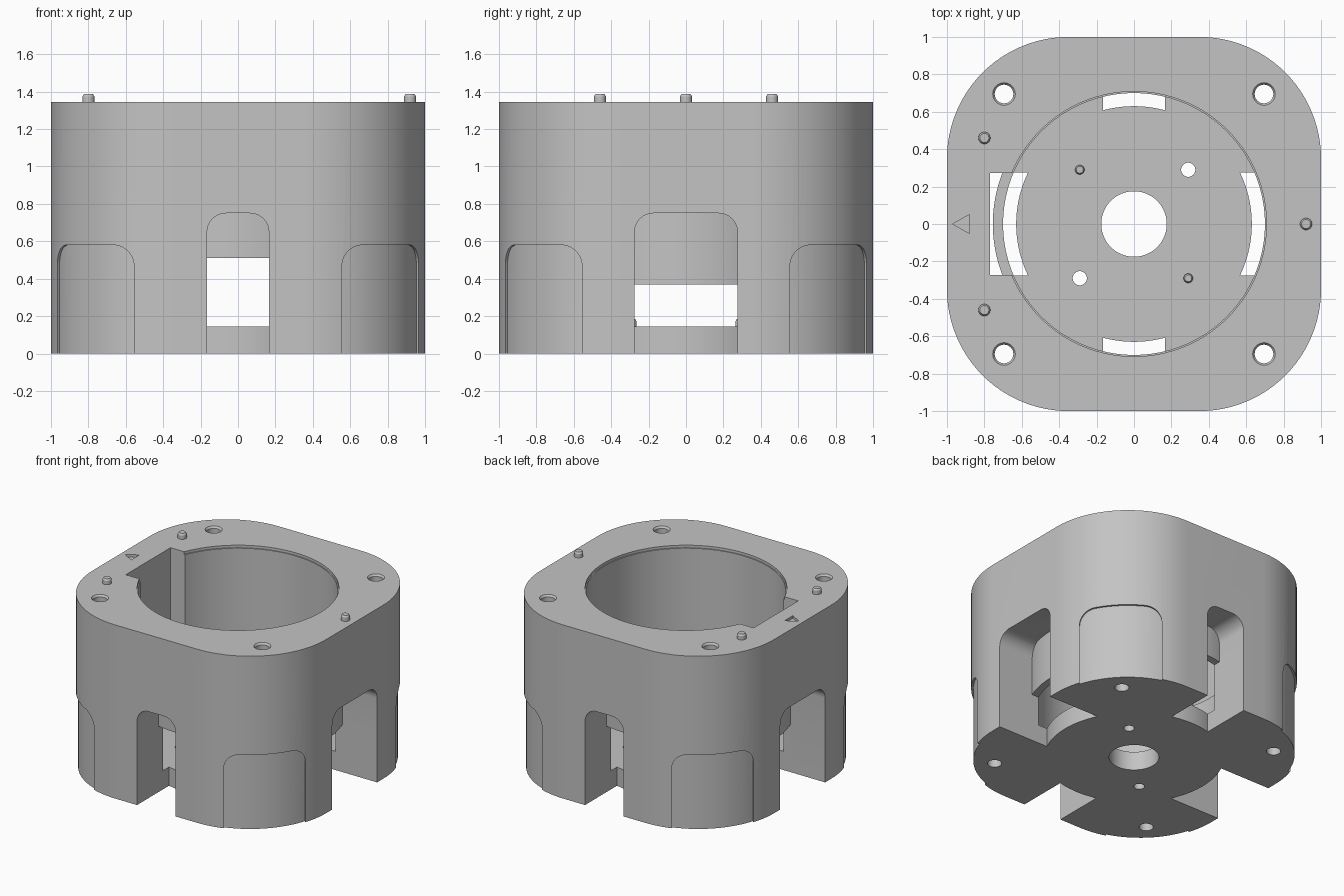
import bpy, bmesh
from math import pi, cos, sin, radians
from mathutils import Matrix, Vector

old = bpy.data.objects.get("Cube")
if old:
    bpy.data.objects.remove(old, do_unlink=True)

grey = bpy.data.materials.new("plain grey")
grey.use_nodes = True
grey.diffuse_color = (0.55, 0.55, 0.55, 1)
grey.node_tree.nodes["Principled BSDF"].inputs["Base Color"].default_value = grey.diffuse_color

HEIGHT, FLOOR = 1.345, 0.145
CAVITY, WALL, DISC = 0.70, 0.755, 0.63
LOW = -0.1


def make(name, bm):
    bmesh.ops.recalc_face_normals(bm, faces=bm.faces)
    mesh = bpy.data.meshes.new(name)
    bm.to_mesh(mesh)
    bm.free()
    mesh.materials.append(grey)
    obj = bpy.data.objects.new(name, mesh)
    bpy.context.collection.objects.link(obj)
    return obj


def prism(name, points, z0, z1, matrix=None):
    """Extrude a flat outline from z0 to z1, then place it."""
    bm = bmesh.new()
    face = bm.faces.new([bm.verts.new((x, y, z0)) for x, y in points])
    top = bmesh.ops.extrude_face_region(bm, geom=[face])["geom"]
    verts = [v for v in top if isinstance(v, bmesh.types.BMVert)]
    bmesh.ops.translate(bm, verts=verts, vec=(0, 0, z1 - z0))
    if matrix:
        bm.transform(matrix)
    return make(name, bm)


def arc(cx, cy, r, a0, a1, n):
    return [(cx + r * cos(radians(a0 + (a1 - a0) * i / n)),
             cy + r * sin(radians(a0 + (a1 - a0) * i / n))) for i in range(n + 1)]


def rounded_square(half, r, n=24):
    c = half - r
    return [p for k, (sx, sy) in enumerate([(1, 1), (-1, 1), (-1, -1), (1, -1)])
            for p in arc(sx * c, sy * c, r, k * 90, k * 90 + 90, n)]


def box(name, x0, x1, y0, y1, z0, z1):
    return prism(name, [(x0, y0), (x1, y0), (x1, y1), (x0, y1)], z0, z1)


def tube(name, r, z0, z1, x=0, y=0, n=128, r_top=None):
    bm = bmesh.new()
    place = Matrix.Translation(Vector((x, y, (z0 + z1) / 2)))
    bmesh.ops.create_cone(bm, cap_ends=True, segments=n, radius1=r,
                          radius2=r if r_top is None else r_top,
                          depth=z1 - z0, matrix=place)
    return make(name, bm)


def arch(name, half, top, r, near, far, turn):
    """Upright slot with rounded top corners, facing the front and then turned about z."""
    pts = [(-half, LOW), (half, LOW)]
    pts += arc(half - r, top - r, r, 0, 90, 10) + arc(r - half, top - r, r, 90, 180, 10)
    return prism(name, pts, near, far,
                 Matrix.Rotation(turn, 4, 'Z') @ Matrix.Rotation(pi / 2, 4, 'X'))


def cut(target, cutter):
    mod = target.modifiers.new("cut", 'BOOLEAN')
    mod.operation, mod.solver, mod.object = 'DIFFERENCE', 'EXACT', cutter
    bpy.context.view_layer.objects.active = target
    bpy.ops.object.modifier_apply(modifier=mod.name)
    bpy.data.objects.remove(cutter, do_unlink=True)


def smooth(obj):
    bpy.ops.object.select_all(action='DESELECT')
    obj.select_set(True)
    bpy.context.view_layer.objects.active = obj
    bpy.ops.object.shade_smooth_by_angle(angle=radians(30))


# Housing with round cavity and a fine step at the rim
body = prism("housing", rounded_square(1.0, 0.65), 0, HEIGHT)
cut(body, tube("cavity", CAVITY, FLOOR, HEIGHT + 0.1))
cut(body, tube("rim_step", CAVITY + 0.008, HEIGHT - 0.02, HEIGHT + 0.1))

# Side slots: arched pockets down to a thin inner wall, open below it
for k in range(4):
    half, opening = ((0.165, 0.51), (0.275, 0.37))[k % 2]
    pocket = arch("pocket", half, 0.75, 0.1, 0.4, 1.2, k * pi / 2)
    cut(pocket, tube("inner_wall", WALL, -0.3, 1))
    cut(body, pocket)
    gap = prism("gap", [(-half, -1.2), (half, -1.2), (half, -0.4), (-half, -0.4)],
                LOW, opening, Matrix.Rotation(k * pi / 2, 4, 'Z'))
    cut(gap, tube("floor_disc", DISC, -0.3, 1))
    cut(body, gap)

# Key notch on the right of the cavity
cut(body, box("notch", -0.77, -0.5, -0.274, 0.274, 0.745, HEIGHT + 0.1))
notch_low = box("notch_low", -0.77, -0.5, -0.274, 0.274, 0.6, 0.8)
cut(notch_low, tube("inner_wall", WALL, 0.3, 1))
cut(body, notch_low)

# Shallow recessed panels on the rounded corners
for k in range(4):
    panel = arch("corner_panel", 0.29, 0.58, 0.11, 0.75, 1.4, pi / 4 + k * pi / 2)
    cut(panel, prism("panel_back", rounded_square(0.985, 0.635), -0.3, 1))
    cut(body, panel)

# Bolt holes with countersunk mouths
for sx in (-1, 1):
    for sy in (-1, 1):
        x, y = 0.695 * sx, 0.695 * sy
        cut(body, tube("bolt_hole", 0.05, LOW, HEIGHT + 0.1, x, y, 32))
        cut(body, tube("bolt_mouth", 0.05, HEIGHT - 0.015, HEIGHT + 0.005, x, y, 32, 0.064))

# Holes in the floor
cut(body, tube("centre_hole", 0.175, LOW, 0.3, n=64))
for s in (-1, 1):
    cut(body, tube("floor_hole", 0.038, LOW, 0.3, 0.29 * s, 0.29 * s, 32))

# Engraved arrow mark
cut(body, prism("arrow", [(-0.97, 0), (-0.88, -0.05), (-0.88, 0.05)],
                HEIGHT - 0.02, HEIGHT + 0.1))
smooth(body)


# Locating pegs with chamfered tips
def peg(name, x, y, r, base, height):
    tip = base + height
    bm = bmesh.new()
    for r0, r1, z0, z1 in ((r, r, base - 0.01, tip - 0.012), (r, r * 0.75, tip - 0.012, tip)):
        bmesh.ops.create_cone(bm, cap_ends=(z1 == tip), segments=32, radius1=r0, radius2=r1,
                              depth=z1 - z0, matrix=Matrix.Translation((x, y, (z0 + z1) / 2)))
    inner = [f for f in bm.faces if len(f.verts) > 4 and f.calc_center_median().z < tip - 0.001]
    bmesh.ops.delete(bm, geom=inner, context='FACES_ONLY')
    bmesh.ops.remove_doubles(bm, verts=bm.verts, dist=0.0001)
    smooth(make(name, bm))


for name, x, y in (("top_peg_back", -0.8, 0.46), ("top_peg_front", -0.8, -0.46),
                   ("top_peg_left", 0.92, 0)):
    peg(name, x, y, 0.032, HEIGHT, 0.042)
for name, s in (("floor_peg_back", -1), ("floor_peg_front", 1)):
    peg(name, 0.29 * s, -0.29 * s, 0.025, FLOOR, 0.04)
